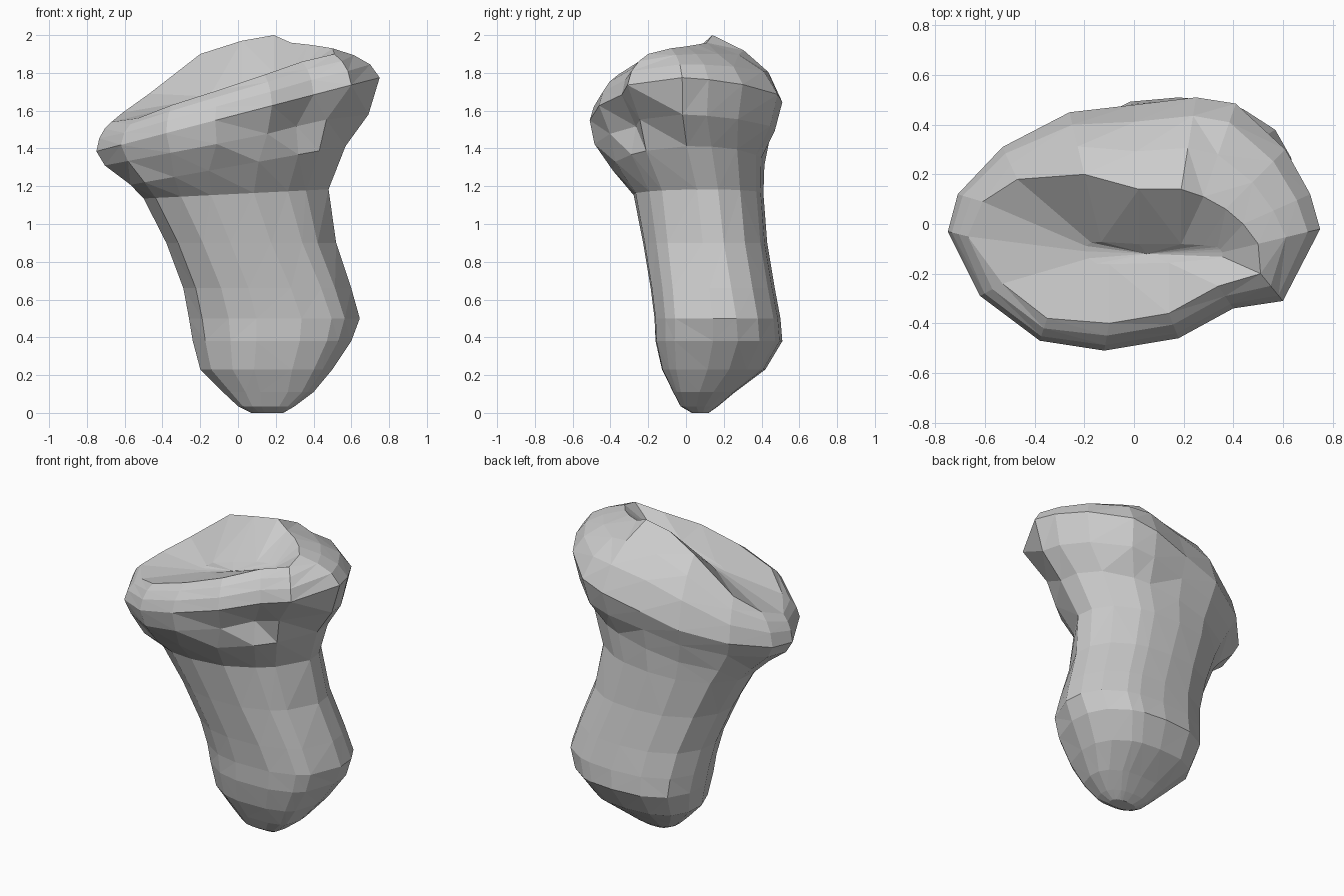
import bpy, bmesh, math

if "Cube" in bpy.data.objects:
    bpy.data.objects.remove(bpy.data.objects["Cube"])

# Cap outline seen from above, counter-clockwise from the right knob
OUTLINE = [(.75, -.02), (.71, .12), (.61, .30), (.41, .485), (.25, .51), (0, .48),
           (-.26, .45), (-.53, .31), (-.71, .12), (-.75, -.03), (-.62, -.29),
           (-.38, -.47), (-.12, -.51), (.18, -.46), (.40, -.34), (.60, -.31)]

# Crest line around the hollow on top of the cap
CREST = [(.50, -.08, 1.93), (.44, .00, 1.94), (.37, .06, 1.95), (.28, .11, 1.96),
         (.19, .14, 2.0), (.02, .14, 1.97), (-.20, .20, 1.90), (-.47, .18, 1.69),
         (-.61, .09, 1.59), (-.67, -.05, 1.54), (-.53, -.24, 1.56), (-.35, -.38, 1.63),
         (-.10, -.40, 1.71), (.14, -.36, 1.79), (.34, -.25, 1.86), (.51, -.20, 1.90)]

# Stalk sections: x min, x max, y min, y max, height, tilt along x
STALK = [(.07, .24, .03, .12, 0, 0), (0, .30, -.03, .17, .035, 0),
         (-.08, .40, -.07, .26, .11, 0),
         (-.20, .50, -.13, .42, .23, 0), (-.24, .60, -.165, .51, .38, 0),
         (-.26, .645, -.17, .50, .50, 0), (-.29, .60, -.19, .47, .66, 0),
         (-.38, .52, -.23, .43, .90, 0), (-.50, .48, -.28, .41, 1.16, .05),
         (-.57, .57, -.39, .415, 1.31, .18)]

# How far the underside is tucked in below the knob
TUCK = {0: .98, 13: .92, 14: .82, 15: .83}


def oval(x0, x1, y0, y1, z, tilt):
    """Section whose diagonal corners change fullness with height."""
    ring = []
    up = min(1, z / 1.16)
    for ox, oy in OUTLINE:
        a = math.atan2(oy / .5, ox / .75)
        c, s = math.cos(a), math.sin(a)
        if s < 0:
            p = .55 + .65 * up if c > 0 else .95 - .25 * up
        else:
            p = .85 if c > 0 else .65 + .3 * up
        x = (x0 + x1) / 2 + (x1 - x0) / 2 * math.copysign(abs(c) ** p, c)
        y = (y0 + y1) / 2 + (y1 - y0) / 2 * math.copysign(abs(s) ** p, s)
        ring.append((x, y, z + tilt * x))
    return ring


def shoulder(t, rise):
    """Ring between the rim and the crest."""
    ring = []
    for (x, y), (cx, cy, cz) in zip(OUTLINE, CREST):
        z = 1.58 + .26 * x
        ring.append((x + t * (cx - x), y + t * (cy - y), z + rise * (cz - z)))
    return ring


def hollow(t):
    """Ring sinking from the crest to the floor of the dent."""
    ring = []
    for x, y, z in CREST:
        fx = max(-.12, min(.33, x))
        ring.append((x + t * (fx - x), y + t * (-.12 - y), z + t * (1.71 + .3 * fx - z)))
    return ring


# Stalk, cap underside, rim, shoulder and dent joined as one skin
rings = [oval(*s) for s in STALK]
under = []
for i, (x, y) in enumerate(OUTLINE):
    k = TUCK.get(i, 1)
    under.append((x * .94 * k, y * (.92 if y > 0 else .95) * k, 1.445 + .18 * x))
rings.append(under)
rings += [shoulder(0, 0), shoulder(.2, .45), shoulder(.55, .77), CREST, hollow(.85)]

bm = bmesh.new()
loops = [[bm.verts.new(p) for p in ring] for ring in rings]
n = len(OUTLINE)
for low, high in zip(loops, loops[1:]):
    for i in range(n):
        j = (i + 1) % n
        bm.faces.new((low[i], low[j], high[j], high[i]))
bm.faces.new(loops[0][::-1])
floor = bm.verts.new((.05, -.12, 1.72))
for i in range(n):
    bm.faces.new((loops[-1][i], loops[-1][(i + 1) % n], floor))
bmesh.ops.triangulate(bm, faces=bm.faces[:], quad_method='SHORT_EDGE')
bmesh.ops.recalc_face_normals(bm, faces=bm.faces[:])

mesh = bpy.data.meshes.new("capped_stalk")
bm.to_mesh(mesh)
bm.free()
bpy.context.collection.objects.link(bpy.data.objects.new("capped_stalk", mesh))
